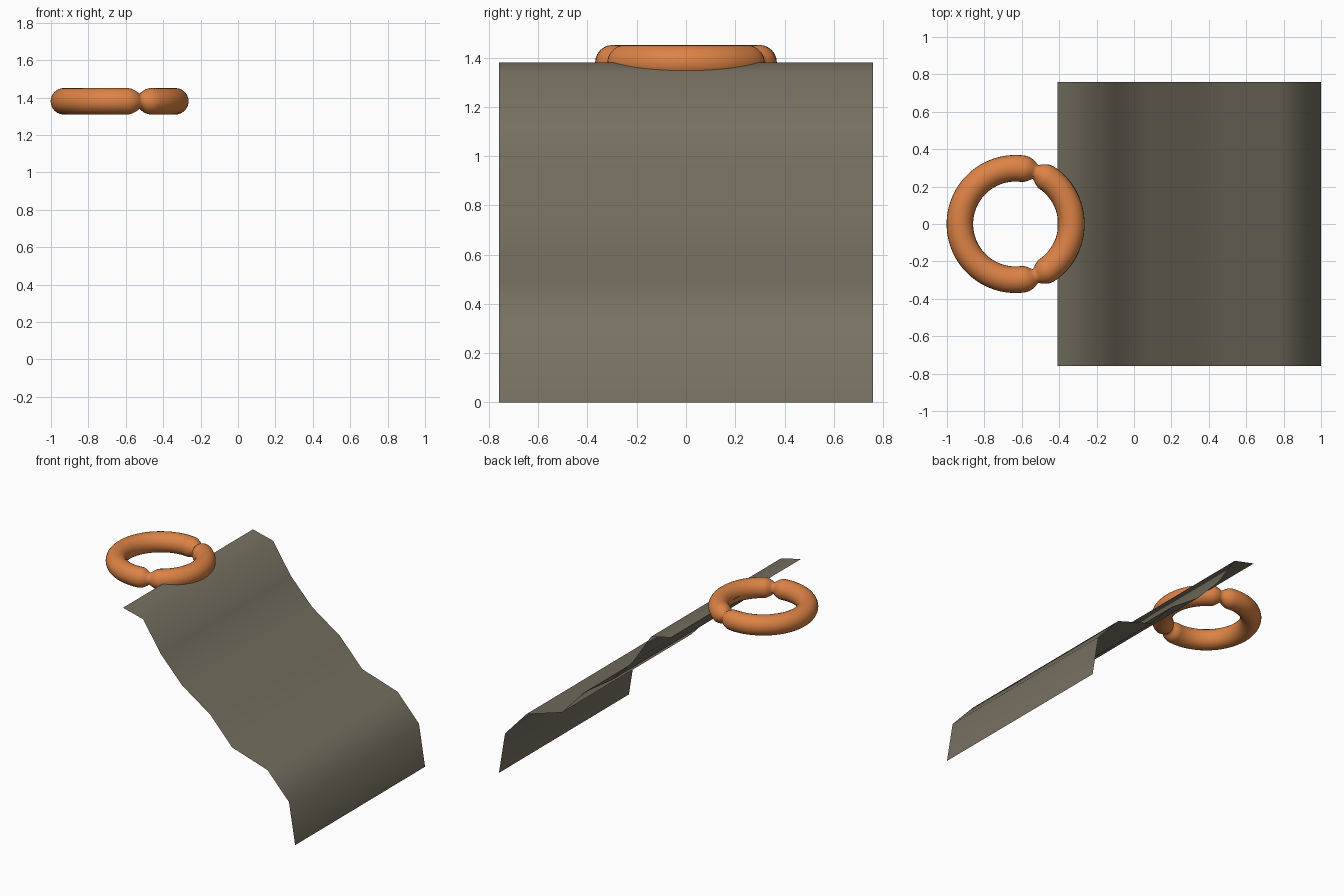
import bpy, math

if "Cube" in bpy.data.objects:
    bpy.data.objects.remove(bpy.data.objects["Cube"])

def material(name, rgb):
    m = bpy.data.materials.new(name)
    m.diffuse_color = (*rgb, 1)
    m.use_nodes = True
    m.node_tree.nodes["Principled BSDF"].inputs["Base Color"].default_value = m.diffuse_color
    return m

def add_mesh(name, verts, faces, mat):
    me = bpy.data.meshes.new(name)
    me.from_pydata(verts, [], faces)
    me.materials.append(mat)
    for p in me.polygons:
        p.use_smooth = True
    me.update()
    ob = bpy.data.objects.new(name, me)
    bpy.context.collection.objects.link(ob)
    return ob

orange = material("orange", (0.72, 0.225, 0.06))
grey_brown = material("grey brown", (0.185, 0.165, 0.12))

# wavy sheet: side profile (x, z) extruded along y
profile = [(-0.41, 1.38), (-0.245, 1.34), (-0.10, 1.12), (0.075, 0.935),
           (0.305, 0.78), (0.485, 0.585), (0.775, 0.495), (0.95, 0.305), (1.0, 0.0)]
HALF = 0.76
verts = [(x, y, z) for x, z in profile for y in (-HALF, HALF)]
faces = [(2 * i, 2 * i + 2, 2 * i + 3, 2 * i + 1) for i in range(len(profile) - 1)]
add_mesh("wavy_sheet", verts, faces, grey_brown)

# ring: swept tube pinched where its two arcs meet
CX, CZ, MAJOR, TUBE = -0.633, 1.38, 0.298, 0.071
PINCH, SPREAD = math.radians(69), math.radians(13)
SEG, SIDES = 120, 24

def tube_radius(a):
    a = abs((a + math.pi) % (2 * math.pi) - math.pi)
    d = min(abs(a - PINCH) / SPREAD, 1)
    return TUBE * (0.55 + 0.45 * math.sin(d * math.pi / 2))

verts = []
for i in range(SEG):
    a = 2 * math.pi * i / SEG
    r = tube_radius(a)
    for j in range(SIDES):
        b = 2 * math.pi * j / SIDES
        d = MAJOR + r * math.cos(b)
        verts.append((CX + d * math.cos(a), d * math.sin(a), CZ + r * math.sin(b)))
faces = []
for i in range(SEG):
    n = (i + 1) % SEG
    for j in range(SIDES):
        k = (j + 1) % SIDES
        faces.append((i * SIDES + j, n * SIDES + j, n * SIDES + k, i * SIDES + k))
add_mesh("ring", verts, faces, orange)
